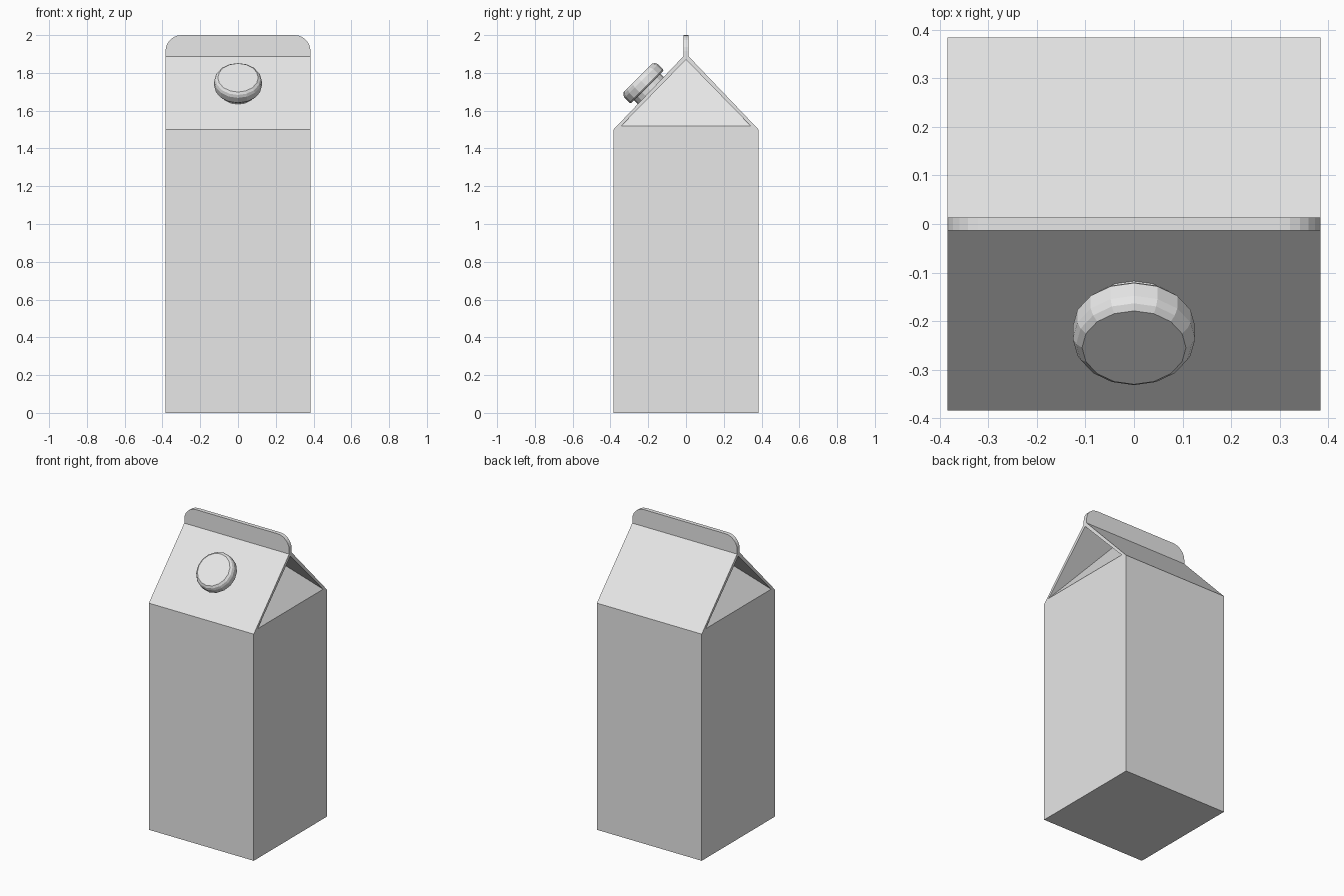
import bpy, bmesh
from math import sin, cos, pi, radians
from mathutils import Matrix, Vector

cube = bpy.data.objects.get("Cube")
if cube:
    bpy.data.objects.remove(cube, do_unlink=True)

mat = bpy.data.materials.new("light_grey_card")
mat.use_nodes = True
colour = (0.8, 0.8, 0.8, 1)
mat.diffuse_color = colour
mat.node_tree.nodes["Principled BSDF"].inputs["Base Color"].default_value = colour

HALF = 0.384        # half width of the carton
WALL = 1.5          # height of the walls
RIDGE = 1.888       # height where the roof meets the top seam
SEAM = 0.0135       # half thickness of the top seam


def finish(name, bm):
    bmesh.ops.remove_doubles(bm, verts=bm.verts, dist=0.0001)
    bmesh.ops.recalc_face_normals(bm, faces=bm.faces)
    mesh = bpy.data.meshes.new(name)
    bm.to_mesh(mesh)
    bm.free()
    mesh.materials.append(mat)
    obj = bpy.data.objects.new(name, mesh)
    bpy.context.collection.objects.link(obj)
    return obj


def face(bm, points):
    bm.faces.new([bm.verts.new(p) for p in points])


# Carton: bottom, walls, roof slopes and folded-in gables
bm = bmesh.new()
face(bm, [(x * HALF, y * HALF, 0) for x, y in ((-1, -1), (-1, 1), (1, 1), (1, -1))])
for s in (-1, 1):
    e = s * HALF
    face(bm, [(-HALF, e, 0), (HALF, e, 0), (HALF, e, WALL), (-HALF, e, WALL)])
    face(bm, [(e, -HALF, 0), (e, HALF, 0), (e, HALF, WALL), (e, -HALF, WALL)])
    face(bm, [(-HALF, e, WALL), (HALF, e, WALL),
              (HALF, s * SEAM, RIDGE), (-HALF, s * SEAM, RIDGE)])
    # Gable rim, then the panel pushed inward at its tip
    front, back = (e, -HALF, WALL), (e, HALF, WALL)
    ridge_f, ridge_b = (e, -SEAM, RIDGE), (e, SEAM, RIDGE)
    in_f, in_b, tip = (e, -0.342, 1.52), (e, 0.342, 1.52), (e, 0, 1.87)
    deep = (e - s * 0.28, 0, 1.87)
    face(bm, [front, back, in_b, in_f])
    face(bm, [front, in_f, tip, ridge_f])
    face(bm, [back, ridge_b, tip, in_b])
    face(bm, [ridge_f, tip, ridge_b])
    face(bm, [in_f, in_b, deep])
    face(bm, [in_f, deep, tip])
    face(bm, [in_b, tip, deep])
finish("carton", bm)

# Top seam: upright strip with rounded upper corners
R, STEPS = 0.085, 6
arc = [(HALF - R + R * cos(a), 2 - R + R * sin(a))
       for a in (i * pi / 2 / STEPS for i in range(STEPS + 1))]
outline = [(HALF, RIDGE)] + arc + [(-x, z) for x, z in reversed(arc)] + [(-HALF, RIDGE)]
bm = bmesh.new()
strip = bm.faces.new([bm.verts.new((x, -SEAM, z)) for x, z in outline])
moved = bmesh.ops.extrude_face_region(bm, geom=[strip], use_keep_orig=True)["geom"]
bmesh.ops.translate(bm, vec=(0, 2 * SEAM, 0),
                    verts=[v for v in moved if isinstance(v, bmesh.types.BMVert)])
finish("top_seam", bm)


# Round parts set square to the front roof slope
def turned(name, profile, sides=16):
    bm = bmesh.new()
    rings = [[bm.verts.new((r * sin(2 * pi * i / sides), r * cos(2 * pi * i / sides), h))
              for i in range(sides)] for r, h in profile]
    for low, high in zip(rings, rings[1:]):
        for i in range(sides):
            j = (i + 1) % sides
            bm.faces.new((low[i], low[j], high[j], high[i]))
    bm.faces.new(rings[0])
    bm.faces.new(rings[-1])
    place = Matrix.Translation(Vector((0, -0.205, 1.725))) @ Matrix.Rotation(radians(45), 4, "X")
    bmesh.ops.transform(bm, matrix=place, verts=bm.verts)
    return finish(name, bm)


turned("spout_neck", [(0.1, -0.05), (0.1, 0.01)])
turned("screw_cap", [(0.12, 0), (0.126, 0.008), (0.126, 0.045), (0.119, 0.06), (0.107, 0.07)])
